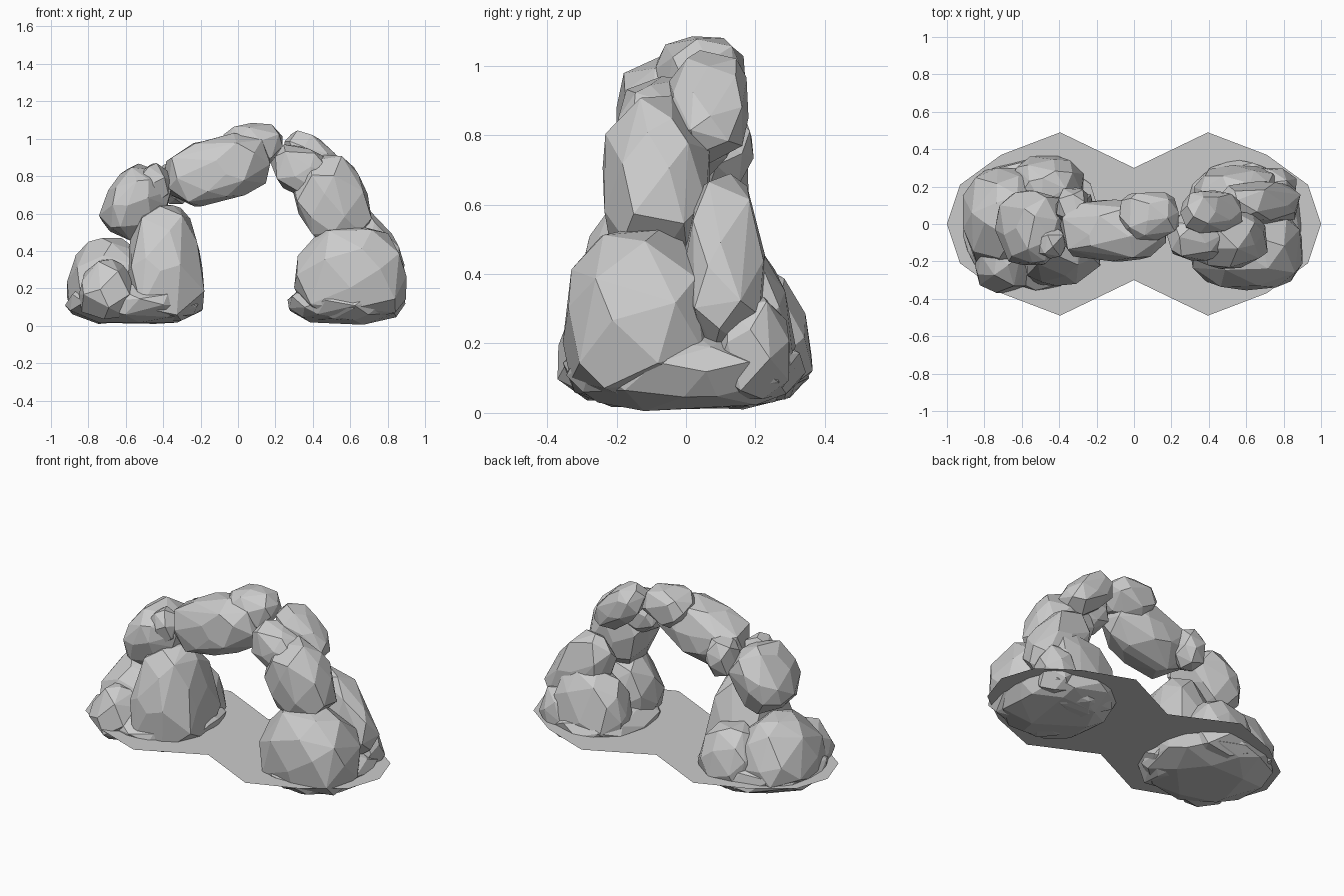
import bpy, bmesh, math, random
from mathutils import Vector, Matrix

if "Cube" in bpy.data.objects:
    bpy.data.objects.remove(bpy.data.objects["Cube"])


def finish(bm, name):
    me = bpy.data.meshes.new(name)
    bm.to_mesh(me)
    bm.free()
    ob = bpy.data.objects.new(name, me)
    bpy.context.collection.objects.link(ob)
    return ob


def rock(name, centre, half, tilt=0, taper=0, lean=0, n=36, p=2.8, seed=1):
    """Faceted boulder: hull of jittered points on a boxy ellipsoid.
    tilt raises the +x end, lean raises the +y end, taper narrows the top."""
    rng = random.Random(seed)
    pts = []
    for i in range(n):
        z = 1 - 2 * (i + 0.5) / n
        a = i * 2.39996 + seed
        r = math.sqrt(1 - z * z)
        v = Vector((r * math.cos(a), r * math.sin(a), z))
        v += Vector([rng.uniform(-.16, .16) for _ in range(3)])
        pts.append(v / sum(abs(c) ** p for c in v) ** (1 / p))
    # taper, then stretch to the exact size and rotate
    for v in pts:
        s = 1 - taper * (v.z + 1) / 2
        v.x *= s
        v.y *= s
    for k in range(3):
        lo, hi = min(v[k] for v in pts), max(v[k] for v in pts)
        for v in pts:
            v[k] = (2 * (v[k] - lo) / (hi - lo) - 1) * half[k]
    rot = Matrix.Rotation(math.radians(-tilt), 3, 'Y') @ Matrix.Rotation(math.radians(lean), 3, 'X')
    bm = bmesh.new()
    for v in pts:
        w = rot @ v + Vector(centre)
        w.z = max(w.z, rng.uniform(0.005, 0.02))   # settle on the ground
        bm.verts.new(w)
    res = bmesh.ops.convex_hull(bm, input=bm.verts[:], use_existing_faces=False)
    junk = {e for e in res['geom_interior'] + res['geom_unused']
            if isinstance(e, bmesh.types.BMVert)}
    bmesh.ops.delete(bm, geom=list(junk), context='VERTS')
    bmesh.ops.dissolve_limit(bm, angle_limit=math.radians(7), verts=bm.verts[:], edges=bm.edges[:])
    bmesh.ops.recalc_face_normals(bm, faces=bm.faces[:])
    return finish(bm, name)


# left foot: low footing with boulders rising from it
rock("left_footing", (-.555, .0, .125), (.37, .355, .125), n=44, p=2.3, seed=3)
rock("left_outer_boulder", (-.68, .03, .25), (.235, .27, .22), taper=.35, seed=4)
rock("left_pillar", (-.40, -.07, .335), (.22, .26, .31), taper=.42, p=3.6, seed=6)
rock("left_back_rock", (-.47, .19, .22), (.20, .175, .19), taper=.35, seed=8)
rock("left_front_rock", (-.70, -.205, .195), (.15, .165, .16), taper=.3, n=24, seed=12)

# right foot
rock("right_footing", (.58, .0, .125), (.315, .345, .125), n=44, p=2.3, seed=14)
rock("right_front_boulder", (.60, -.14, .275), (.30, .215, .255), taper=.15, p=3.0, seed=17)
rock("right_back_boulder", (.57, .14, .25), (.25, .175, .235), taper=.35, seed=19)
rock("right_back_rock", (.74, .19, .19), (.13, .11, .15), taper=.2, n=24, seed=21)
rock("right_tall_rock", (.655, .11, .43), (.175, .12, .28), tilt=32, taper=.2, n=30, seed=23)

# left side of the span
rock("left_shoulder", (-.55, -.02, .66), (.205, .20, .155), tilt=55, p=3, seed=29)
rock("left_chip_front", (-.445, -.10, .76), (.08, .085, .11), n=20, seed=31)
rock("left_chip_back", (-.33, .095, .77), (.09, .10, .12), n=22, seed=37)
rock("left_span", (-.11, -.035, .835), (.285, .165, .17), tilt=15, p=3.2, seed=41)

# crown and right side of the span
rock("crown", (.08, .04, .97), (.16, .13, .115), tilt=3, n=28, seed=43)
rock("right_top_slab", (.41, .065, .88), (.19, .115, .105), tilt=-42, n=30, p=3, seed=47)
rock("right_link", (.345, -.07, .825), (.175, .125, .125), tilt=-25, n=28, p=3, seed=54)
rock("right_shoulder", (.50, -.085, .67), (.19, .155, .24), tilt=25, n=34, p=3, seed=59)

# flat ground sheet between the feet, mirrored from one quarter
quarter = [(1, 0), (.93, .21), (.71, .37), (.395, .49), (0, .30)]
half_top = quarter + [(-x, y) for x, y in quarter[-2::-1]]
outline = half_top + [(x, -y) for x, y in half_top[-2:0:-1]]
bm = bmesh.new()
bm.faces.new([bm.verts.new((x, y, .13)) for x, y in outline])
finish(bm, "ground_sheet")
